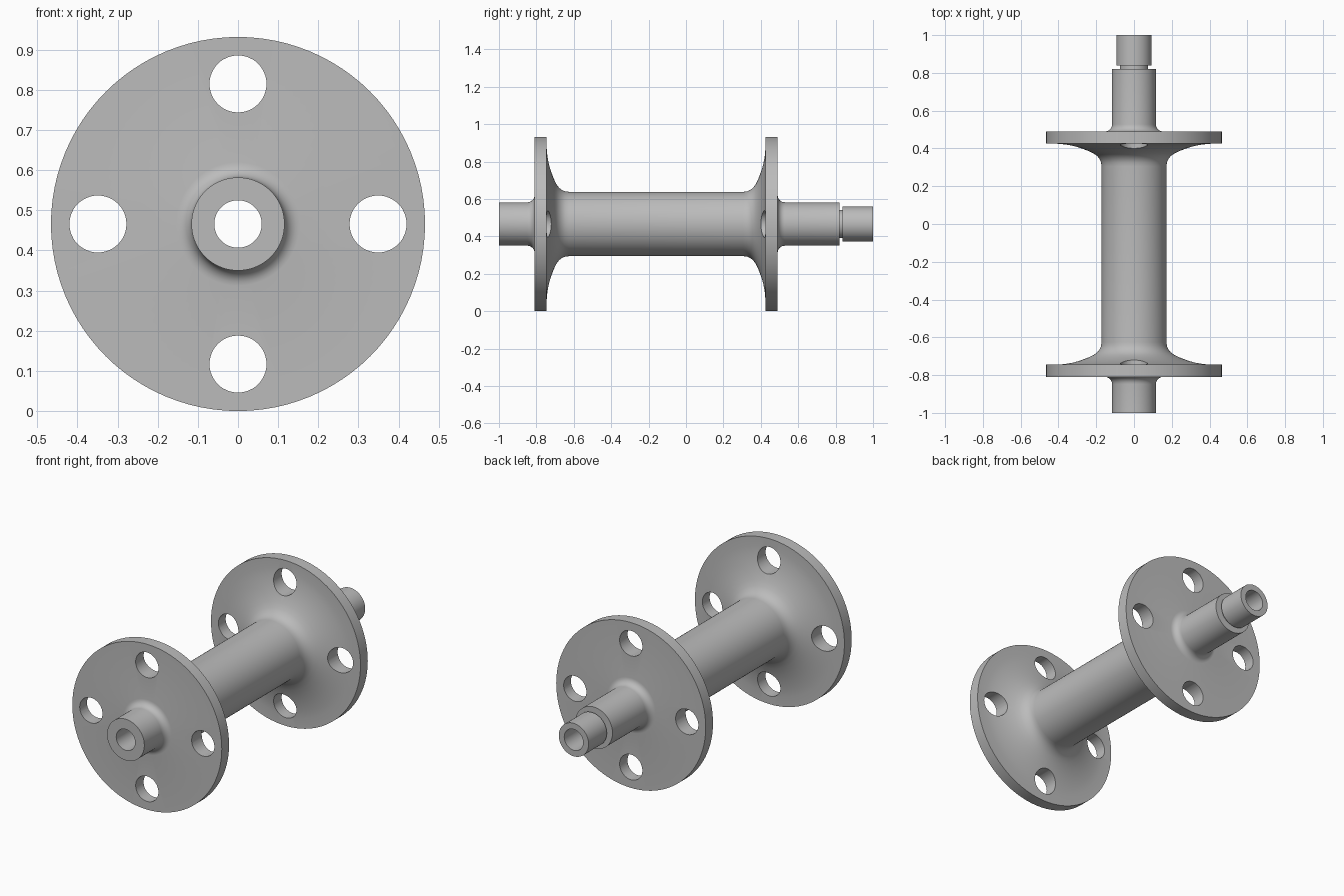
import bpy
import bmesh
from math import cos, sin, pi, radians
from mathutils import Matrix, Vector

cube = bpy.data.objects.get("Cube")
if cube:
    bpy.data.objects.remove(cube, do_unlink=True)

RADIUS = 0.466      # flange radius, also the axis height
BARREL = 0.172
SHAFT = 0.116
BORE = 0.059
AXIS = Vector((0, 0, RADIUS))

metal = bpy.data.materials.new("Grey metal")
metal.use_nodes = True
colour = (0.5, 0.5, 0.5, 1)
metal.diffuse_color = colour
metal.node_tree.nodes["Principled BSDF"].inputs["Base Color"].default_value = colour


def add_object(name, bm):
    bmesh.ops.recalc_face_normals(bm, faces=bm.faces)
    mesh = bpy.data.meshes.new(name)
    bm.to_mesh(mesh)
    bm.free()
    mesh.materials.append(metal)
    obj = bpy.data.objects.new(name, mesh)
    bpy.context.collection.objects.link(obj)
    return obj


def flange(face, inward):
    """Profile of one flange, from the shaft fillet to the barrel flare."""
    fillet = 0.038
    points = []
    for i in range(7):
        a = i / 6 * pi / 2
        points.append((face - inward * fillet * (1 - sin(a)),
                       SHAFT + fillet * (1 - cos(a))))
    points += [(face, RADIUS), (face + inward * 0.065, RADIUS)]
    flare = [(0, 0.41), (0.004, 0.37), (0.012, 0.325), (0.024, 0.28), (0.038, 0.242),
             (0.052, 0.213), (0.066, 0.194), (0.083, 0.181), (0.1, 0.174), (0.12, BARREL)]
    points += [(face + inward * (0.065 + d), r) for d, r in flare]
    return points


# Turned hub: closed (y, radius) outline spun around the y axis
outline = [(-1, BORE), (-1, SHAFT)]
outline += flange(-0.81, 1)
outline += reversed(flange(0.49, -1))
outline += [(0.82, SHAFT), (0.82, 0.075), (0.838, 0.075), (0.838, 0.093),
            (1, 0.093), (1, BORE)]

bm = bmesh.new()
verts = [bm.verts.new(AXIS + Vector((r, y, 0))) for y, r in outline]
edges = [bm.edges.new((v, verts[i - 1])) for i, v in enumerate(verts)]
bmesh.ops.spin(bm, geom=verts + edges, cent=AXIS, axis=(0, 1, 0),
               angle=2 * pi, steps=96, use_duplicate=False)
bmesh.ops.remove_doubles(bm, verts=bm.verts, dist=0.0001)
hub = add_object("flanged_hub", bm)

# Four bolt holes through both flanges
bm = bmesh.new()
for i in range(4):
    a = i * pi / 2
    place = Matrix.Translation(AXIS + 0.349 * Vector((cos(a), 0, sin(a))))
    bmesh.ops.create_cone(bm, cap_ends=True, segments=48, radius1=0.071,
                          radius2=0.071, depth=2.2,
                          matrix=place @ Matrix.Rotation(pi / 2, 4, 'X'))
drill = add_object("hole_cutter", bm)
drill.hide_render = True

cut = hub.modifiers.new("Bolt holes", 'BOOLEAN')
cut.operation = 'DIFFERENCE'
cut.solver = 'EXACT'
cut.object = drill
bpy.ops.object.select_all(action='DESELECT')
hub.select_set(True)
bpy.context.view_layer.objects.active = hub
bpy.ops.object.modifier_apply(modifier=cut.name)
bpy.data.objects.remove(drill, do_unlink=True)
bpy.ops.object.shade_smooth_by_angle(angle=radians(30))
